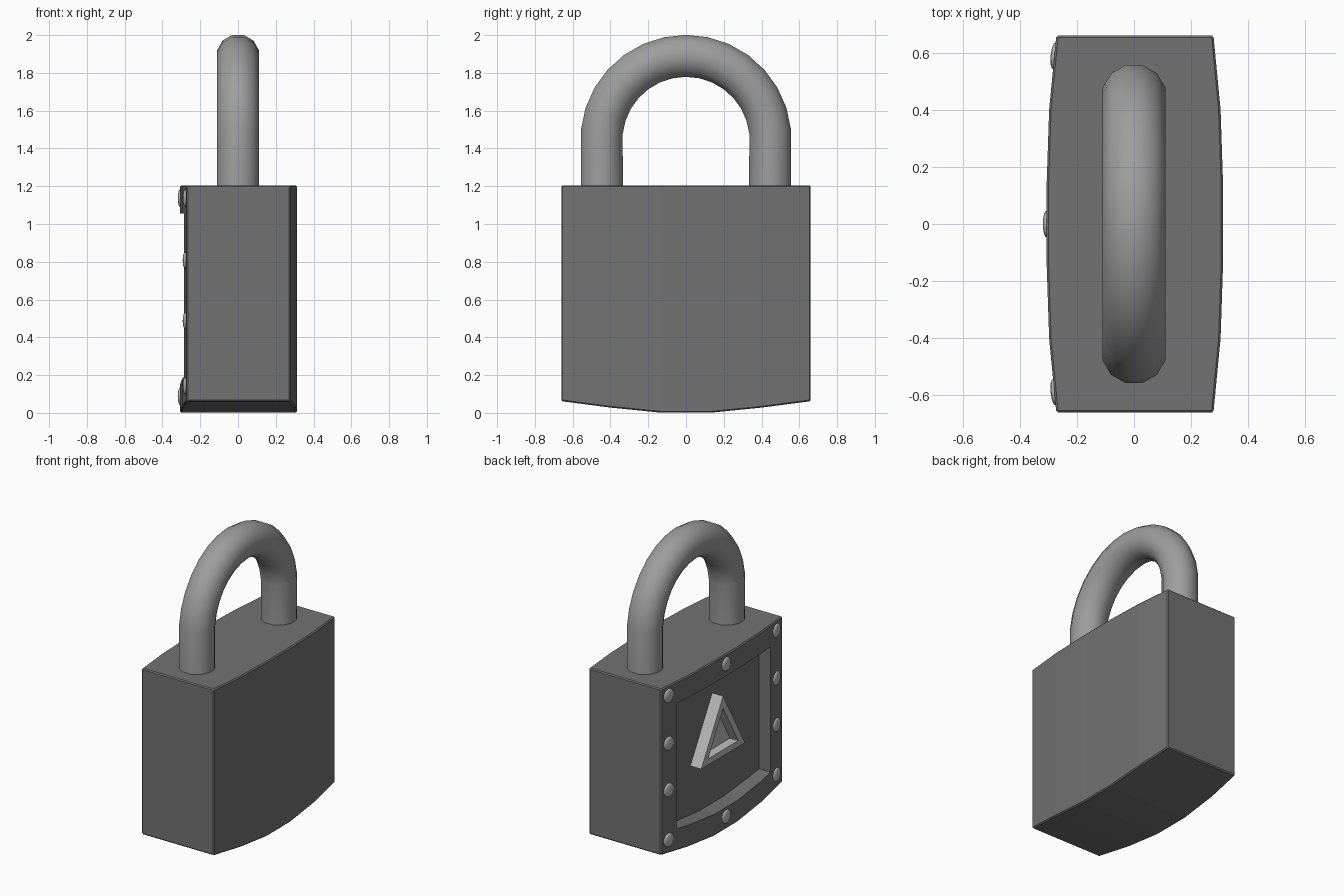
import bpy, bmesh, math
from mathutils import Vector, Matrix

if "Cube" in bpy.data.objects:
    bpy.data.objects.remove(bpy.data.objects["Cube"])

# Bowed outline stations: y, half depth in x, bottom z
STATIONS = [(-0.66, 0.275, 0.062), (-0.4, 0.3, 0.028), (-0.13, 0.309, 0.001),
            (0.13, 0.309, 0.001), (0.4, 0.3, 0.028), (0.66, 0.275, 0.062)]
TOP = 1.205


def grey(name, v):
    mat = bpy.data.materials.new(name)
    mat.diffuse_color = (v, v, v, 1)
    mat.use_nodes = True
    mat.node_tree.nodes["Principled BSDF"].inputs["Base Color"].default_value = mat.diffuse_color
    return mat


DARK, MID, LIGHT = grey("dark_metal", 0.17), grey("steel", 0.34), grey("bright_metal", 0.5)


def interp(y, k):
    for a, b in zip(STATIONS, STATIONS[1:]):
        if a[0] <= y <= b[0]:
            t = (y - a[0]) / (b[0] - a[0])
            return a[k] + t * (b[k] - a[k])


def mesh_object(name, bm, mat):
    bmesh.ops.recalc_face_normals(bm, faces=bm.faces)
    me = bpy.data.meshes.new(name)
    bm.to_mesh(me)
    bm.free()
    me.materials.append(mat)
    ob = bpy.data.objects.new(name, me)
    bpy.context.collection.objects.link(ob)
    return ob


def loft(name, loops, mat):
    """Skin a list of equal-length vertex loops and cap both ends."""
    bm = bmesh.new()
    rings = [[bm.verts.new(p) for p in loop] for loop in loops]
    n = len(loops[0])
    for a, b in zip(rings, rings[1:]):
        for i in range(n):
            j = (i + 1) % n
            bm.faces.new((a[i], a[j], b[j], b[i]))
    bm.faces.new(rings[0])
    bm.faces.new(rings[-1])
    return mesh_object(name, bm, mat)


def select(ob):
    bpy.ops.object.select_all(action='DESELECT')
    ob.select_set(True)
    bpy.context.view_layer.objects.active = ob


# Lock body with bowed faces and bottom
body = loft("lock_body", [[(0.003 - h, y, z), (0.003 + h, y, z), (0.003 + h, y, TOP), (0.003 - h, y, TOP)]
                          for y, h, z in STATIONS], DARK)
bev = body.modifiers.new("edge_bevel", 'BEVEL')
bev.width, bev.segments = 0.007, 1
bev.limit_method, bev.angle_limit = 'ANGLE', math.radians(30)

# Recessed panel on the -x face
ys = [-0.51, -0.4, -0.13, 0.13, 0.4, 0.51]
cutter = loft("panel_cutter", [[(-0.6, y, interp(y, 2) + 0.15), (-0.2, y, interp(y, 2) + 0.15),
                                (-0.2, y, 1.055), (-0.6, y, 1.055)] for y in ys], DARK)
cutter.hide_render = True
cut = body.modifiers.new("panel_recess", 'BOOLEAN')
cut.operation, cut.solver, cut.object = 'DIFFERENCE', 'EXACT', cutter
select(body)
for m in ("edge_bevel", "panel_recess"):
    bpy.ops.object.modifier_apply(modifier=m)
bpy.data.objects.remove(cutter)


# Raised triangular ring with sloped inside and a floor
def triangle(x, r):
    return [(x, r * math.sin(k * math.tau / 3), 0.635 + r * math.cos(k * math.tau / 3))
            for k in range(3)]


loft("triangle_emblem", [triangle(-0.19, 0.275), triangle(-0.283, 0.275),
                         triangle(-0.283, 0.19), triangle(-0.235, 0.165)], LIGHT)

# Rivets around the panel frame
spots = [(s * 0.588, z) for s in (-1, 1) for z in (0.144, 0.487, 0.808, 1.137)]
spots += [(0, 1.137), (0, 0.088)]
for i, (y, z) in enumerate(spots):
    bm = bmesh.new()
    bmesh.ops.create_uvsphere(bm, u_segments=16, v_segments=8, radius=1)
    tilt = -0.096 * ((y > 0) - (y < 0))
    bm.transform(Matrix.Translation((0.003 - interp(y, 1), y, z)) @ Matrix.Rotation(tilt, 4, 'Z')
                 @ Matrix.Diagonal((0.013, 0.047, 0.047, 1)) @ Matrix.Rotation(math.pi / 2, 4, 'Y'))
    select(mesh_object(f"rivet_{i + 1}", bm, LIGHT))
    bpy.ops.object.shade_smooth()

# Shackle: twelve-sided bar swept along a U path
R, TUBE, ZC, ARC, SIDES = 0.448, 0.115, 1.442, 15, 12
angles = [math.pi * (k + 0.5) / ARC for k in range(ARC)]
path = [(Vector((0, R * math.cos(a), ZC + R * math.sin(a))), a) for a in angles]
leg = R * math.cos(angles[0])
path = [(Vector((0, leg, 1.15)), 0.0)] + path + [(Vector((0, -leg, 1.15)), math.pi)]
rings = []
for c, a in path:
    out = Vector((0, math.cos(a), math.sin(a)))
    rings.append([c + TUBE * (math.cos(t) * out + math.sin(t) * Vector((1, 0, 0)))
                  for t in (math.tau * (k + 0.5) / SIDES for k in range(SIDES))])
select(loft("shackle", rings, MID))
bpy.ops.object.shade_smooth_by_angle(angle=math.radians(40))
